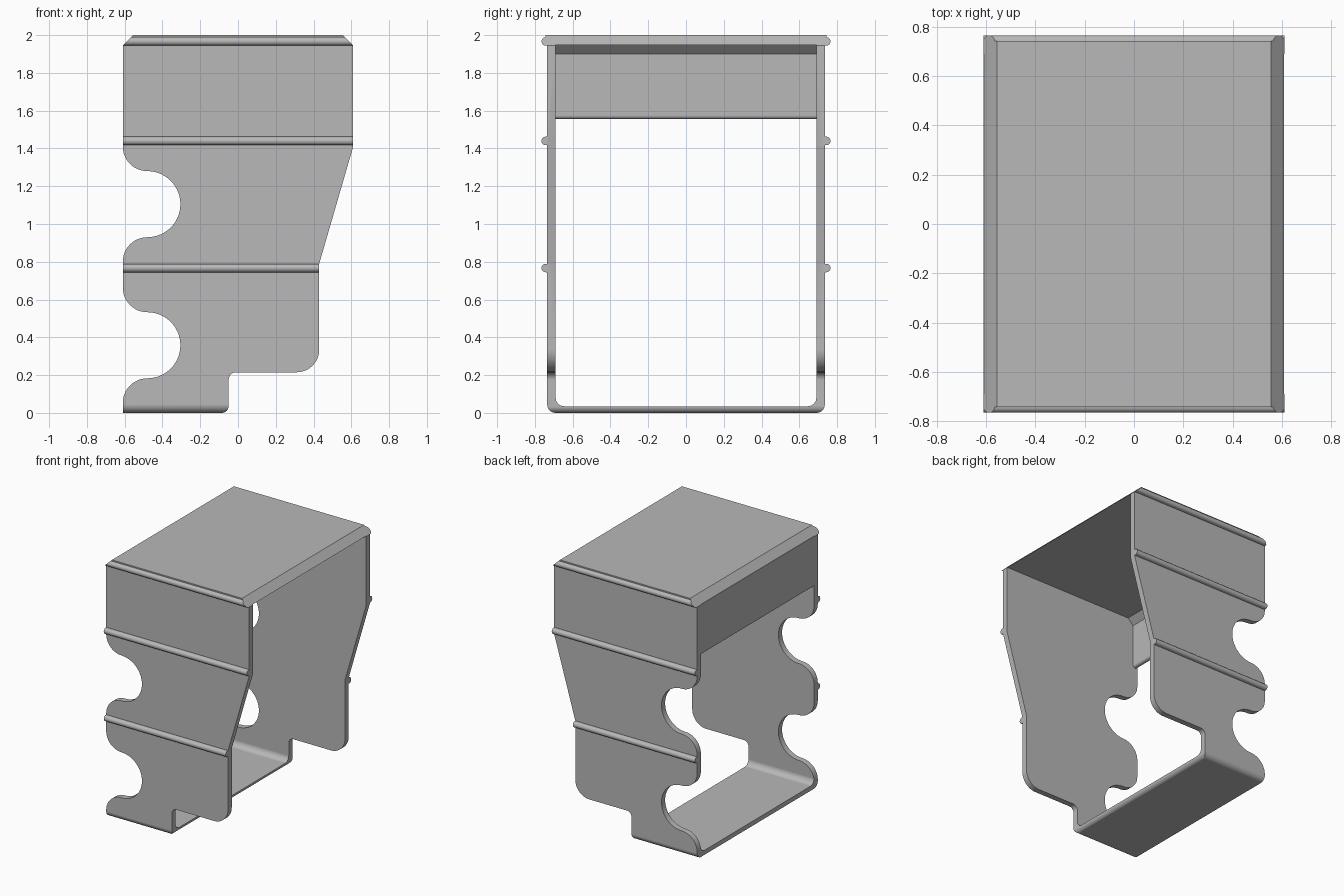
import bpy
import bmesh
from math import sin, cos, radians

cube = bpy.data.objects.get("Cube")
if cube:
    bpy.data.objects.remove(cube, do_unlink=True)

grey = bpy.data.materials.new("plain grey")
grey.use_nodes = True
colour = (0.48, 0.48, 0.48, 1)
grey.diffuse_color = colour
grey.node_tree.nodes["Principled BSDF"].inputs["Base Color"].default_value = colour


def arc(cu, cv, r, start, end, steps=12):
    """Points along a circular arc, angles in degrees."""
    angles = [radians(start + (end - start) * i / steps) for i in range(steps + 1)]
    return [(cu + r * cos(a), cv + r * sin(a)) for a in angles]


def prism(name, outline, axis, half_length):
    """Extrude a closed outline along x (outline in y, z) or y (outline in x, z)."""
    bm = bmesh.new()
    if axis == "x":
        verts = [bm.verts.new((-half_length, u, v)) for u, v in outline]
    else:
        verts = [bm.verts.new((u, -half_length, v)) for u, v in outline]
    face = bm.faces.new(verts)
    moved = bmesh.ops.extrude_face_region(bm, geom=[face])["geom"]
    shift = (2 * half_length, 0, 0) if axis == "x" else (0, 2 * half_length, 0)
    bmesh.ops.translate(bm, vec=shift, verts=[g for g in moved if isinstance(g, bmesh.types.BMVert)])
    bmesh.ops.recalc_face_normals(bm, faces=bm.faces)
    mesh = bpy.data.meshes.new(name)
    bm.to_mesh(mesh)
    bm.free()
    mesh.materials.append(grey)
    obj = bpy.data.objects.new(name, mesh)
    bpy.context.collection.objects.link(obj)
    return obj


def combine(target, cutter, operation):
    """Apply a boolean and remove the cutter."""
    mod = target.modifiers.new("cut", "BOOLEAN")
    mod.object, mod.operation, mod.solver = cutter, operation, "EXACT"
    graph = bpy.context.evaluated_depsgraph_get()
    mesh = bpy.data.meshes.new_from_object(target.evaluated_get(graph))
    target.modifiers.clear()
    target.data = mesh
    bpy.data.objects.remove(cutter, do_unlink=True)


def smooth(obj):
    bpy.ops.object.select_all(action="DESELECT")
    obj.select_set(True)
    bpy.context.view_layer.objects.active = obj
    bpy.ops.object.shade_smooth_by_angle(angle=radians(30))
    weighted = obj.modifiers.new("even shading", "WEIGHTED_NORMAL")
    weighted.keep_sharp = True


def mirrored(half):
    return half + [(-u, v) for u, v in reversed(half)]


# Outer cross-section: rounded base, side walls and three outward ribs
WALL, INNER, BACK = 0.735, 0.69, -0.61
section = arc(WALL - 0.045, 0.045, 0.045, -90, 0, 8)
for z in (0.767, 1.44, 1.967):
    section += [(WALL, z - 0.0225)] + arc(WALL + 0.0075, z, 0.0225, -90, 90, 10)
    if z < 1.9:
        section.append((WALL, z + 0.0225))
section.append((WALL + 0.008, 2.0))
frame = prism("bracket_frame", mirrored(section), "x", 0.7)

# Side silhouette with stepped foot, sloping edge and two hooked notches
silhouette = [(BACK, 0)]
silhouette += arc(-0.085, 0.035, 0.035, -90, 0, 6)
silhouette += arc(-0.01, 0.175, 0.04, 180, 90, 6)
silhouette += arc(0.31, 0.335, 0.12, -90, 0)
silhouette += [(0.43, 0.79), (0.61, 1.41), (0.61, 1.945), (0.555, 2.0), (-0.555, 2.0), (BACK, 1.945)]
for z in (1.105, 0.358):
    silhouette += arc(-0.48, z + 0.305, 0.13, 180, 270)
    silhouette += arc(-0.48, z, 0.175, 90, -90, 28)[1:-1]
    silhouette += arc(-0.48, z - 0.305, 0.13, 90, 180)
combine(frame, prism("silhouette_cutter", silhouette, "y", 0.9), "INTERSECT")

# Hollow interior
hollow = arc(INNER - 0.045, 0.08, 0.045, -90, 0, 8) + [(INNER, 1.947)]
combine(frame, prism("hollow_cutter", mirrored(hollow), "x", 0.8), "DIFFERENCE")
smooth(frame)

# Back panel with rounded lower edge and sloped inner corner
panel = arc(BACK + 0.02, 1.575, 0.02, 180, 360, 10)
panel += [(BACK + 0.04, 1.9), (BACK + 0.087, 1.947), (BACK, 1.947)]
smooth(prism("back_panel", panel, "y", INNER))
